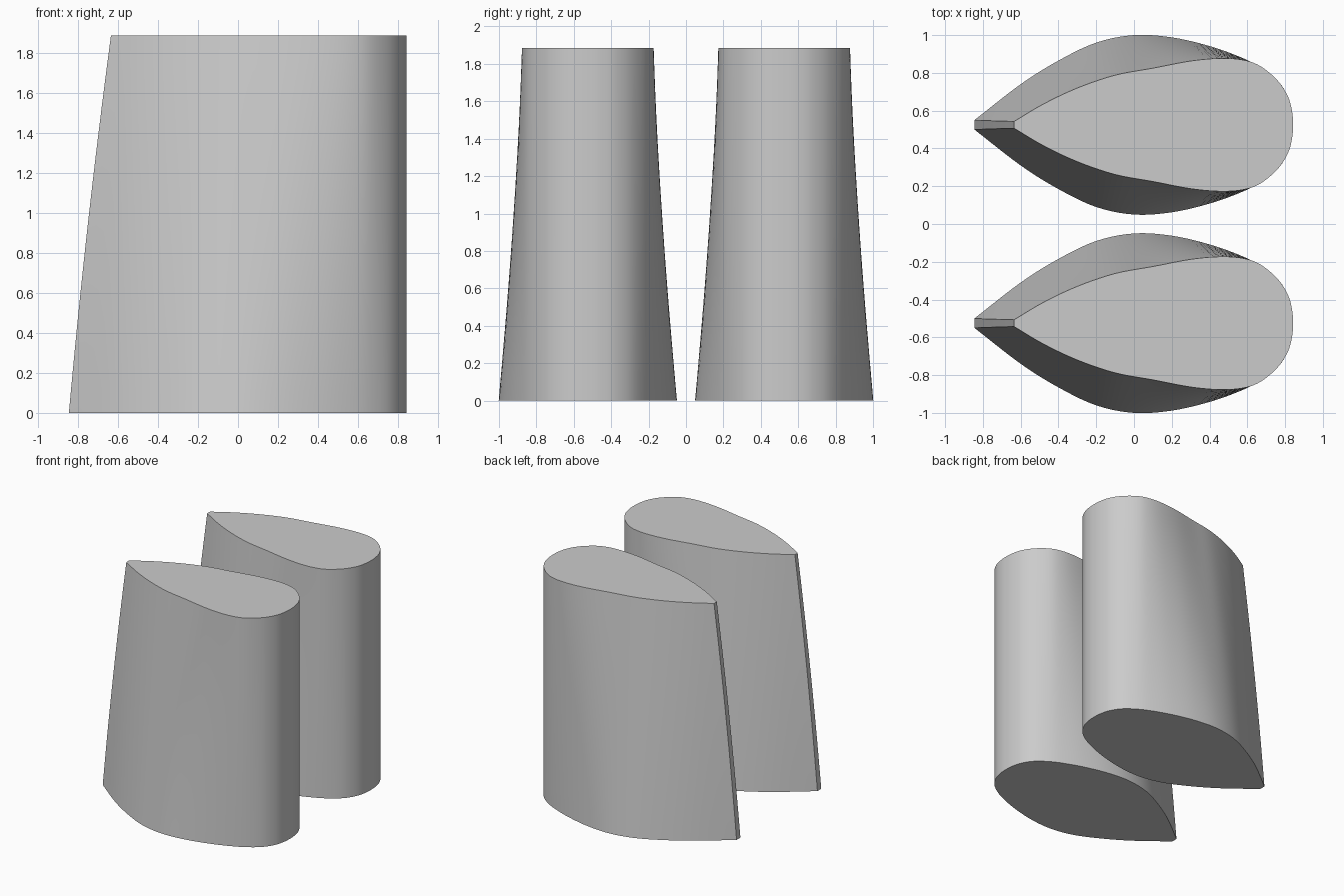
import bpy, bmesh, math
from mathutils import Vector

cube = bpy.data.objects.get("Cube")
if cube:
    bpy.data.objects.remove(cube, do_unlink=True)

HEIGHT = 1.885
OFFSET = 0.525
LEVELS = 16
STEPS = 5

# Half outlines from tail to nose as (x, half width)
BASE = [(-0.845, 0.025), (-0.6, 0.215), (-0.4, 0.34), (-0.2, 0.435), (0, 0.475),
        (0.2, 0.463), (0.4, 0.417), (0.56, 0.36), (0.67, 0.305),
        (0.76, 0.235), (0.815, 0.15), (0.837, 0.07), (0.842, 0)]
TIP = [(-0.635, 0.018), (-0.48, 0.11), (-0.3, 0.195), (-0.1, 0.263), (0.1, 0.3),
       (0.3, 0.338), (0.46, 0.352), (0.58, 0.343), (0.67, 0.31),
       (0.76, 0.235), (0.815, 0.15), (0.837, 0.07), (0.842, 0)]


def smooth_outline(points):
    """Catmull-Rom curve through the half outline, mirrored to a closed loop."""
    p = [Vector(q) for q in points]
    p = [2 * p[0] - p[1]] + p + [Vector((p[-2].x, -p[-2].y))]
    half = []
    for a, b, c, d in zip(p, p[1:], p[2:], p[3:]):
        for i in range(STEPS):
            t = i / STEPS
            half.append(0.5 * (2 * b + (c - a) * t + (2 * a - 5 * b + 4 * c - d) * t ** 2
                               + (3 * b - a - 3 * c + d) * t ** 3))
    nose = [Vector(points[-1])]
    return half + nose + [Vector((q.x, -q.y)) for q in reversed(half)]


grey = bpy.data.materials.new("plain_grey")
grey.use_nodes = True
colour = (0.6, 0.6, 0.6, 1)
grey.diffuse_color = colour
grey.node_tree.nodes["Principled BSDF"].inputs["Base Color"].default_value = colour


def make_foil(name, y):
    """Loft the wide base outline into the narrower tip outline."""
    bm = bmesh.new()
    rings = []
    for level in range(LEVELS + 1):
        t = level / LEVELS
        sweep = 0.8 * t + 0.2 * t * t
        ring = []
        for a, b in zip(smooth_outline(BASE), smooth_outline(TIP)):
            ring.append(bm.verts.new((a.x + (b.x - a.x) * sweep,
                                      y + a.y + (b.y - a.y) * t, HEIGHT * t)))
        rings.append(ring)
    count = len(rings[0])
    for low, high in zip(rings, rings[1:]):
        for i in range(count):
            j = (i + 1) % count
            bm.faces.new((low[i], low[j], high[j], high[i]))
    # Flat end caps
    bm.faces.new(rings[0])
    bm.faces.new(rings[-1])
    bmesh.ops.recalc_face_normals(bm, faces=bm.faces[:])
    mesh = bpy.data.meshes.new(name)
    bm.to_mesh(mesh)
    bm.free()
    mesh.materials.append(grey)
    obj = bpy.data.objects.new(name, mesh)
    bpy.context.collection.objects.link(obj)
    bpy.ops.object.select_all(action='DESELECT')
    obj.select_set(True)
    bpy.context.view_layer.objects.active = obj
    bpy.ops.object.shade_smooth_by_angle(angle=math.radians(35))


make_foil("front_foil", -OFFSET)
make_foil("back_foil", OFFSET)
